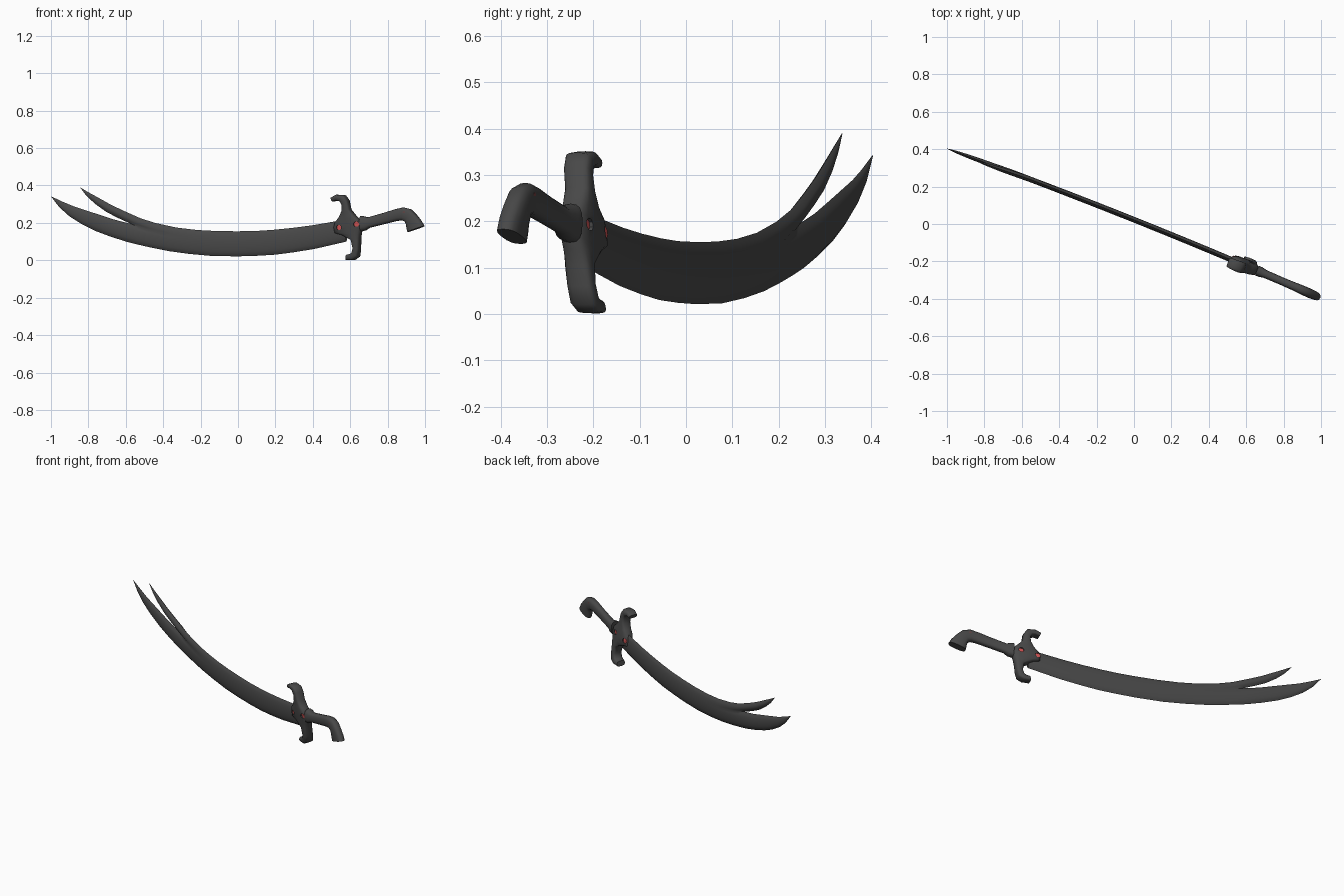
import bpy, bmesh, math

if "Cube" in bpy.data.objects:
    bpy.data.objects.remove(bpy.data.objects["Cube"])

NX, NY = 0.37, 0.93            # sideways direction of the slanted sword plane


def place(x, d, z, lean=0.0):
    """Sword-plane coordinates (x along, d sideways, z up) to world."""
    y = 0.023 - 0.40 * x - 0.02 * x * x + d * NY - lean * (z - 0.17)
    return (x + d * NX, y, z)


def material(name, rgb):
    m = bpy.data.materials.new(name)
    m.diffuse_color = (*rgb, 1)
    m.use_nodes = True
    m.node_tree.nodes["Principled BSDF"].inputs["Base Color"].default_value = m.diffuse_color
    return m


steel = material("dark steel", (0.065, 0.065, 0.065))
red = material("red gem", (0.65, 0.09, 0.09))
maroon = material("dull red", (0.16, 0.05, 0.05))


def shade(ob, angle):
    bpy.ops.object.select_all(action='DESELECT')
    ob.select_set(True)
    bpy.context.view_layer.objects.active = ob
    bpy.ops.object.shade_smooth_by_angle(angle=math.radians(angle))


def finish(name, bm, mat, angle=50):
    bmesh.ops.remove_doubles(bm, verts=bm.verts, dist=0.0004)
    bmesh.ops.recalc_face_normals(bm, faces=bm.faces)
    me = bpy.data.meshes.new(name)
    bm.to_mesh(me)
    bm.free()
    ob = bpy.data.objects.new(name, me)
    bpy.context.collection.objects.link(ob)
    me.materials.append(mat)
    shade(ob, angle)
    return ob


def bridge(bm, rings):
    """Skin a row of closed rings and cap both ends."""
    n = len(rings[0])
    for a, b in zip(rings, rings[1:]):
        for i in range(n):
            j = (i + 1) % n
            bm.faces.new((a[i], a[j], b[j], b[i]))
    bm.faces.new(rings[0])
    bm.faces.new(rings[-1])


def loft(name, sections, power, mat, lean=0.0, n=16):
    """Skin rounded rings; each section is (x1, z1, x2, z2, half thickness)."""
    bm = bmesh.new()
    rings = []
    for x1, z1, x2, z2, t in sections:
        ring = []
        for i in range(n):
            a = 2 * math.pi * i / n
            c, s = math.cos(a), math.sin(a)
            u = 0.5 + 0.5 * math.copysign(abs(c) ** power, c)
            d = t * math.copysign(abs(s) ** power, s)
            ring.append(bm.verts.new(place(x1 + (x2 - x1) * u, d, z1 + (z2 - z1) * u, lean)))
        rings.append(ring)
    bridge(bm, rings)
    return finish(name, bm, mat)


# Blade: lens-shaped body that splits into two prongs at column SPLIT
COLS, SPLIT, T = 12, 8, 0.015


def lens(u):
    return max(0.0, 1 - (2 * u - 1) ** 2) ** 0.6


def skin(bm, sections, c0, c1, blend):
    """Last value of a section: fork blend for the body, sideways shift for a prong."""
    rows = []
    for x1, z1, x2, z2, t, s in sections:
        row = []
        for c in range(c0, c1 + 1):
            u = (c - c0) / (c1 - c0)
            h = lens(u)
            if blend:
                v = c / SPLIT if c <= SPLIT else (c - SPLIT) / (COLS - SPLIT)
                h = (1 - s) * h + s * lens(v)
            row.append((x1 + (x2 - x1) * u, z1 + (z2 - z1) * u, h * t, 0 if blend else s))
        rows.append(row)
    for side in (-1, 1):
        grid = [[bm.verts.new(place(x, side * h + d, z)) for x, z, h, d in r] for r in rows]
        for a, b in zip(grid, grid[1:]):
            for i in range(c1 - c0):
                bm.faces.new((a[i], a[i + 1], b[i + 1], b[i]))


body = [(0.58, 0.100, 0.58, 0.218, T, 0), (0.41, 0.061, 0.39, 0.186, T, 0),
        (0.30, 0.043, 0.29, 0.173, T, 0), (0.20, 0.030, 0.19, 0.163, T, 0),
        (0.10, 0.024, 0.10, 0.157, T, 0), (0.0, 0.021, 0.0, 0.155, T, 0),
        (-0.14, 0.023, -0.11, 0.156, T, 0), (-0.26, 0.034, -0.22, 0.162, T, 0),
        (-0.37, 0.049, -0.33, 0.175, T, 0), (-0.47, 0.069, -0.44, 0.199, T, 0.2),
        (-0.54, 0.085, -0.52, 0.224, T, 0.6), (-0.595, 0.099, -0.565, 0.244, T, 1)]
x1, z1, x2, z2 = body[-1][:4]
k = SPLIT / COLS
notch = (x1 + (x2 - x1) * k, z1 + (z2 - z1) * k)
lower_prong = [(x1, z1, *notch, T, 0), (-0.68, 0.126, -0.66, 0.217, T, 0),
               (-0.76, 0.156, -0.74, 0.243, 0.013, 0), (-0.83, 0.190, -0.81, 0.266, 0.012, 0),
               (-0.90, 0.234, -0.88, 0.289, 0.010, 0), (-0.955, 0.283, -0.94, 0.314, 0.007, 0),
               (-1.0, 0.342, -0.999, 0.342, 0.001, 0)]
upper_prong = [(*notch, x2, z2, T, 0), (-0.64, 0.226, -0.62, 0.269, 0.014, -0.002),
               (-0.70, 0.257, -0.68, 0.298, 0.013, -0.004), (-0.76, 0.300, -0.74, 0.332, 0.010, -0.006),
               (-0.808, 0.345, -0.79, 0.360, 0.006, -0.008), (-0.841, 0.389, -0.84, 0.389, 0.001, -0.009)]
bm = bmesh.new()
skin(bm, body, 0, COLS, True)
skin(bm, lower_prong, 0, SPLIT, False)
skin(bm, upper_prong, SPLIT, COLS, False)
finish("blade", bm, steel)

# Crossguard: both arms curl toward the blade, slightly leaning, wide langet in the middle
LEAN = 0.13
guard = loft("crossguard", [
    (0.510, 0.314, 0.502, 0.336, 0.026), (0.533, 0.319, 0.528, 0.351, 0.029),
    (0.550, 0.313, 0.572, 0.348, 0.030), (0.560, 0.294, 0.592, 0.320, 0.030),
    (0.558, 0.262, 0.602, 0.272, 0.030), (0.542, 0.228, 0.630, 0.238, 0.031),
    (0.521, 0.203, 0.655, 0.215, 0.032), (0.514, 0.175, 0.664, 0.190, 0.032),
    (0.520, 0.145, 0.664, 0.165, 0.032), (0.555, 0.136, 0.658, 0.140, 0.031),
    (0.607, 0.110, 0.654, 0.105, 0.030), (0.618, 0.065, 0.653, 0.060, 0.030),
    (0.612, 0.040, 0.648, 0.020, 0.030), (0.600, 0.034, 0.623, 0.002, 0.029),
    (0.586, 0.031, 0.582, 0.001, 0.026)], 0.6, steel, LEAN)

# Grip with a collar, bending down into a flared pommel
loft("grip", [
    (0.660, 0.154, 0.657, 0.238, 0.028), (0.685, 0.160, 0.672, 0.236, 0.027),
    (0.705, 0.174, 0.695, 0.230, 0.022), (0.79, 0.195, 0.78, 0.254, 0.021),
    (0.855, 0.211, 0.84, 0.273, 0.022), (0.880, 0.213, 0.885, 0.283, 0.024),
    (0.896, 0.204, 0.925, 0.273, 0.025), (0.901, 0.188, 0.955, 0.243, 0.025),
    (0.903, 0.170, 0.980, 0.212, 0.025), (0.907, 0.151, 0.996, 0.183, 0.024)], 0.75, steel)


def disc(name, x, z, r, d0, d1, mat, lean):
    bm = bmesh.new()
    angles = [math.pi * (i + 0.5) / 4 for i in range(8)]
    bridge(bm, [[bm.verts.new(place(x + r * math.cos(a), d, z + r * math.sin(a), lean))
                 for a in angles] for d in (d0, d1)])
    return finish(name, bm, mat, 30)


# Gems sunk into sockets cut in both faces of the guard, small rivets on the pommel
for side, label in ((-1, "front"), (1, "back")):
    for name, x, z in (("langet", 0.550, 0.176), ("guard", 0.642, 0.193)):
        x -= side * 0.03 * NX + 0.011          # cancel the sideways slant for the front view
        x = min(x, 0.643) if name == "guard" else max(x, 0.533)
        cutter = disc(f"{name}_socket_cutter_{label}", x, z, 0.0145, side * 0.022, side * 0.05, steel, LEAN)
        cutter.hide_render = True
        cutter.hide_set(True)
        cut = guard.modifiers.new("socket", 'BOOLEAN')
        cut.operation, cut.object = 'DIFFERENCE', cutter
        bpy.context.view_layer.objects.active = guard
        bpy.ops.object.modifier_apply(modifier=cut.name)
        bpy.data.objects.remove(cutter)
        disc(f"{name}_gem_{label}", x, z, 0.0142, side * 0.016, side * 0.0235, red, LEAN)
    disc(f"pommel_rivet_{label}", 0.892 - side * 0.004, 0.255, 0.007, side * 0.017, side * 0.0235, maroon, 0)
shade(guard, 50)
